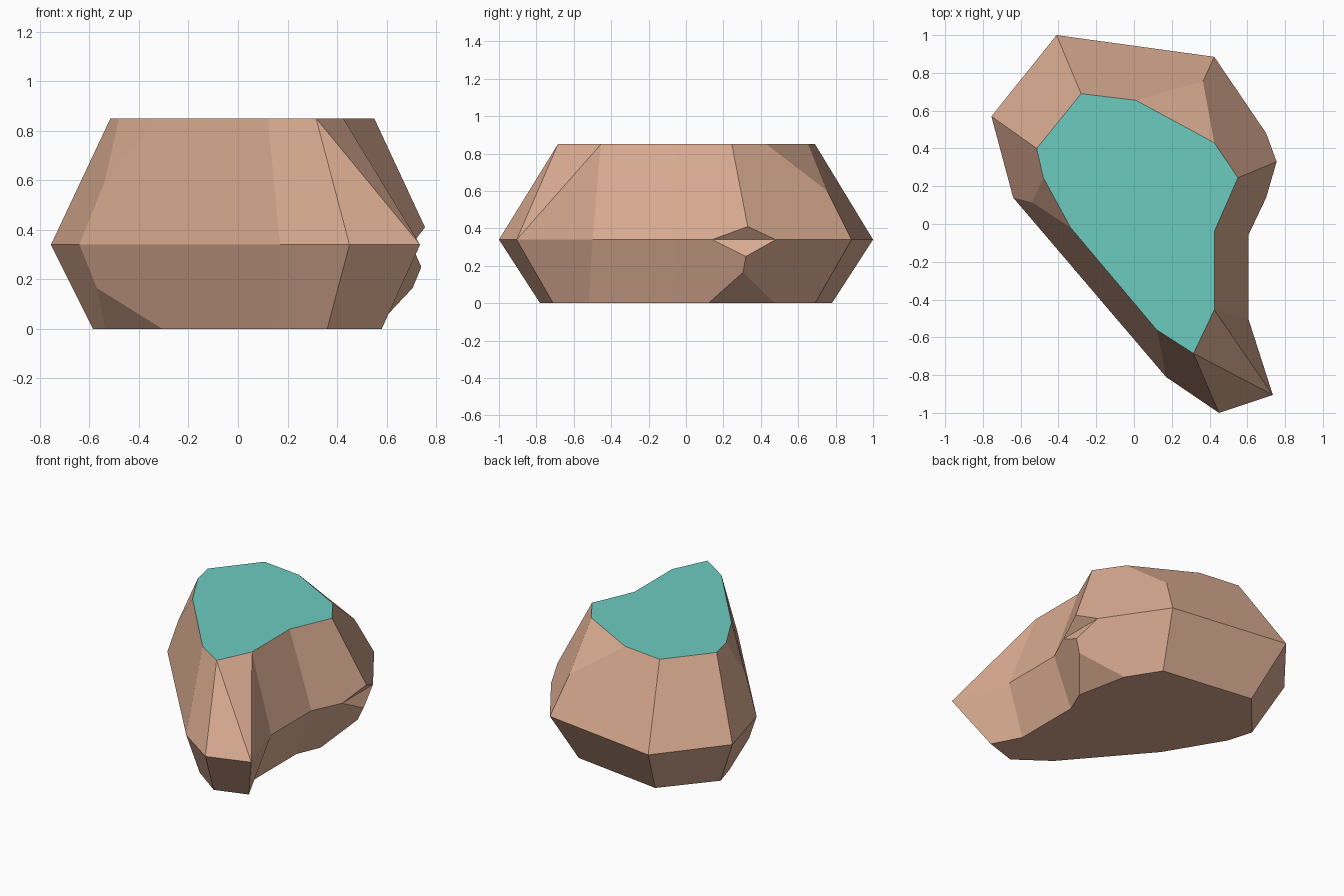
import bpy, bmesh

if "Cube" in bpy.data.objects:
    bpy.data.objects.remove(bpy.data.objects["Cube"])

MID, TOP = 0.34, 0.85

# Widest outline, clockwise from the back left corner
waist = [(-.41, 1.0), (.425, .885), (.70, .48), (.70, .14), (.605, -.06), (.605, -.5),
         (.735, -.905), (.45, -1.0), (.17, -.81), (-.64, .14), (-.755, .57)]

# Ribs from each waist corner to a cap: points on the way, then one or two cap corners.
# Two cap corners mean the rib forks, leaving a chipped triangle between the walls.
crest_up, crest_low, chip = (.755, .33, .41), (.74, .32, .25), (.705, .305, .165)
upper = [
    ([], [(-.28, .69)]),
    ([(.365, .755, .6)], [(.01, .655), (.425, .43)]),
    ([crest_up], [(.55, .245)]),
    ([crest_up], [(.55, .245)]),
    ([], [(.425, -.04)]),
    ([], [(.425, -.455)]),
    ([], [(.425, -.455), (.315, -.685)]),
    ([], [(.315, -.685)]),
    ([], [(.12, -.56)]),
    ([(-.54, .115, .59)], [(-.335, -.02), (-.48, .245)]),
    ([], [(-.515, .40)]),
]
lower = [
    ([], [(-.31, .78)]),
    ([], [(.34, .69)]),
    ([crest_low, chip], [(.477, .475)]),
    ([crest_low, chip], [(.477, .475), (.55, .12)]),
    ([], [(.48, -.045)]),
    ([], [(.48, -.52)]),
    ([], [(.58, -.71)]),
    ([], [(.36, -.78)]),
    ([], [(.14, -.62)]),
    ([(-.57, .12, .165)], [(-.305, -.10), (-.535, .285)]),
    ([], [(-.585, .456)]),
]

bm = bmesh.new()
verts = {}


def vert(p):
    if p not in verts:
        verts[p] = bm.verts.new(p)
    return verts[p]


def face(points):
    points = list(dict.fromkeys(points))
    if len(points) > 2:
        return bm.faces.new([vert(p) for p in points])


def shell(ribs, z):
    """Walls between neighbouring ribs, fork triangles, and the flat cap."""
    n, rim = len(waist), []
    for i in range(n):
        path, ends = ribs[i]
        ends = [(x, y, z) for x, y in ends]
        rim += ends
        a = [(*waist[i], MID)] + path + [ends[-1]]
        j = (i + 1) % n
        b = [(*waist[j], MID)] + ribs[j][0] + [(*ribs[j][1][0], z)]
        # Neighbouring ribs stop where they first meet
        shared = [p for p in a if p in b]
        if shared:
            a = a[:a.index(shared[0]) + 1]
            b = b[:b.index(shared[0]) + 1]
        face(a + b[::-1])
        if len(ends) == 2:
            face([path[-1] if path else (*waist[i], MID)] + ends)
    return face(rim)


top = shell(upper, TOP)
shell(lower, 0.0)
bmesh.ops.recalc_face_normals(bm, faces=bm.faces)
top.material_index = 1          # flat top is teal, the rest is clay brown

mesh = bpy.data.meshes.new("faceted_rock")
bm.to_mesh(mesh)
bm.free()
for name, col in (("clay_brown", (.70, .41, .285, 1)), ("teal_top", (.15, .60, .53, 1))):
    m = bpy.data.materials.new(name)
    m.diffuse_color = col
    m.use_nodes = True
    m.node_tree.nodes["Principled BSDF"].inputs["Base Color"].default_value = m.diffuse_color
    mesh.materials.append(m)
rock = bpy.data.objects.new("faceted_rock", mesh)
bpy.context.collection.objects.link(rock)
